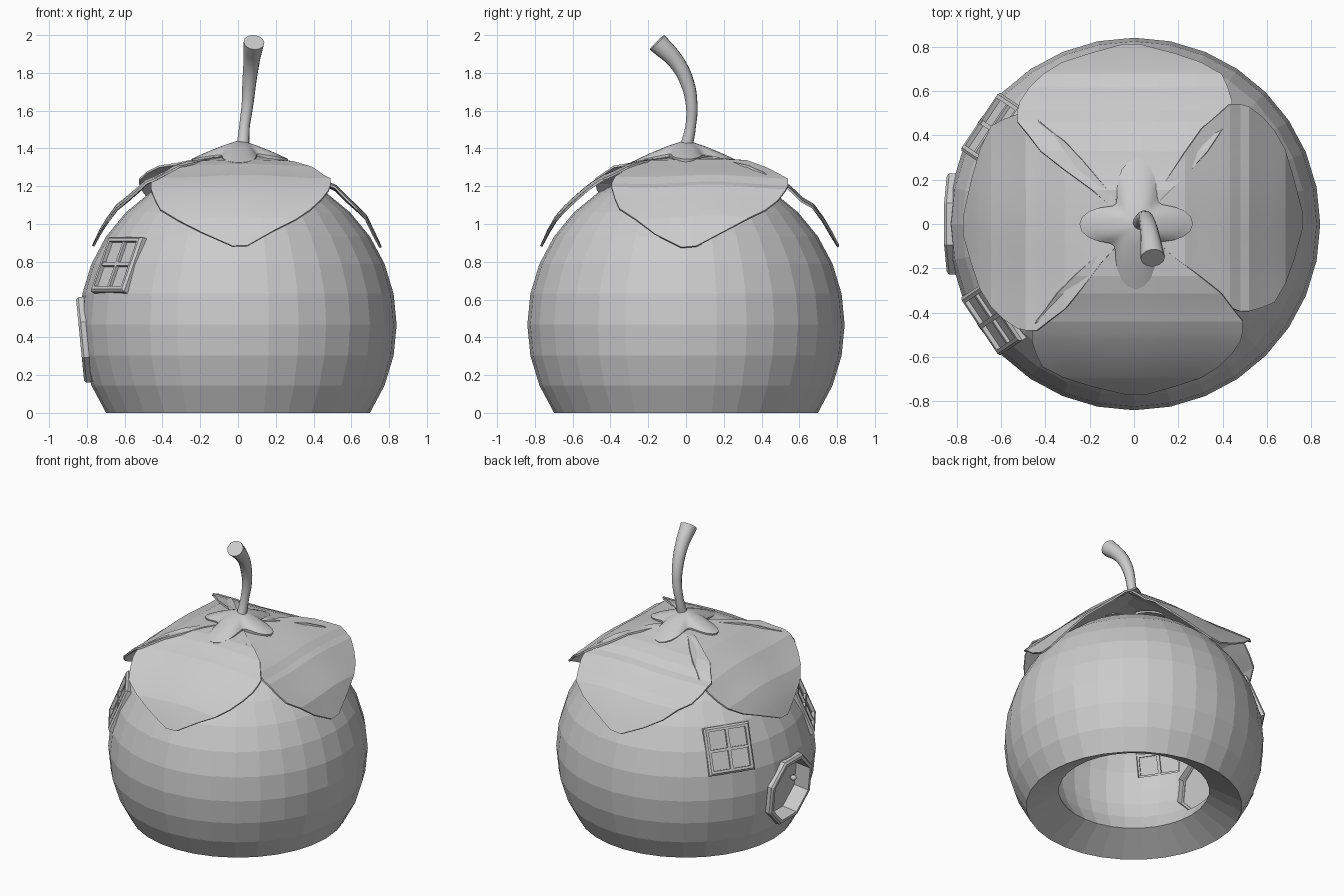
import bpy, bmesh, math
from mathutils import Vector, Matrix

if "Cube" in bpy.data.objects:
    bpy.data.objects.remove(bpy.data.objects["Cube"])

CENTRE = Vector((0, 0, 0.467))
R, WALL = 0.84, 0.24


def make(name, bm, matrix=None):
    bmesh.ops.recalc_face_normals(bm, faces=bm.faces)
    if matrix:
        bm.transform(matrix)
    me = bpy.data.meshes.new(name)
    bm.to_mesh(me)
    bm.free()
    ob = bpy.data.objects.new(name, me)
    bpy.context.collection.objects.link(ob)
    return ob


def activate(ob):
    bpy.ops.object.select_all(action='DESELECT')
    ob.select_set(True)
    bpy.context.view_layer.objects.active = ob


def smooth(ob, deg):
    activate(ob)
    bpy.ops.object.shade_smooth_by_angle(angle=math.radians(deg))


def apply_mod(ob, kind, **props):
    m = ob.modifiers.new(kind, kind)
    for k, v in props.items():
        setattr(m, k, v)
    activate(ob)
    bpy.ops.object.modifier_apply(modifier=m.name)


def wall_matrix(azimuth, elevation):
    """Local z points outward through the wall, local y points up it."""
    a, e = math.radians(azimuth), math.radians(elevation)
    n = Vector((math.cos(e) * math.cos(a), math.cos(e) * math.sin(a), math.sin(e)))
    x = Vector((0, 0, 1)).cross(n).normalized()
    rot = Matrix((x, n.cross(x), n)).transposed().to_4x4()
    return Matrix.Translation(CENTRE) @ rot


def loop(bm, n, r, z):
    # r is the distance to the flat sides
    r /= math.cos(math.pi / n)
    return [bm.verts.new((r * math.cos((i + .5) * math.tau / n),
                          r * math.sin((i + .5) * math.tau / n), z)) for i in range(n)]


def bridge(bm, a, b):
    for i in range(len(a)):
        j = (i + 1) % len(a)
        bm.faces.new((a[i], a[j], b[j], b[i]))


def prism(name, n, r, z0, z1, M):
    bm = bmesh.new()
    a, b = loop(bm, n, r, z0), loop(bm, n, r, z1)
    bridge(bm, a, b)
    bm.faces.new(a)
    bm.faces.new(b)
    return make(name, bm, M)


def frame(name, n, r_out, r_in, z0, z1, M):
    bm = bmesh.new()
    rings = [loop(bm, n, r, z) for r, z in
             ((r_out, z0), (r_out, z1 - .012), (r_out - .012, z1), (r_in, z1), (r_in, z0))]
    for i in range(5):
        bridge(bm, rings[i], rings[(i + 1) % 5])
    return make(name, bm, M)


def box(name, size, loc, M):
    bm = bmesh.new()
    bmesh.ops.create_cube(bm, size=1)
    bmesh.ops.scale(bm, vec=size, verts=bm.verts)
    bmesh.ops.translate(bm, vec=loc, verts=bm.verts)
    return make(name, bm, M)


# Round hollow body, open underneath
bm = bmesh.new()
bmesh.ops.create_uvsphere(bm, u_segments=32, v_segments=16, radius=R)
bmesh.ops.delete(bm, geom=[v for v in bm.verts if v.co.z < -0.5], context='VERTS')
body = make("body", bm, Matrix.Translation(CENTRE))
apply_mod(body, 'SOLIDIFY', thickness=WALL, offset=-1)


def cut(n, r, M):
    cutter = prism("cutter", n, r, 0.4, 1.0, M)
    cutter.hide_render = True
    apply_mod(body, 'BOOLEAN', object=cutter, operation='DIFFERENCE', solver='EXACT')
    bpy.data.objects.remove(cutter)


# Two windows set through the wall
for side, az in (("front", 180 + 33.75), ("back", 180 - 33.75)):
    M = wall_matrix(az, 22.5)
    cut(4, 0.14, M)
    frame(side + "_window_frame", 4, 0.157, 0.128, 0.59, 0.846, M)
    prism(side + "_window_pane", 4, 0.13, 0.60, 0.825, M)
    for z in (0.60, 0.828):
        box(side + "_window_upright", (0.02, 0.26, 0.026), (0, 0, z), M)
        box(side + "_window_crossbar", (0.26, 0.02, 0.026), (0, 0, z), M)

# Eight-sided recessed door with a knob
M = wall_matrix(180, -5.6)
cut(8, 0.21, M)
frame("door_frame", 8, 0.227, 0.195, 0.59, 0.84, M)
prism("door", 8, 0.20, 0.595, 0.73, M)
bm = bmesh.new()
bmesh.ops.create_uvsphere(bm, u_segments=10, v_segments=6, radius=0.02)
bmesh.ops.translate(bm, vec=(0.14, 0.0, 0.755), verts=bm.verts)
smooth(make("door_knob", bm, M), 60)
box("door_knob_stalk", (0.014, 0.014, 0.04), (0.14, 0.0, 0.74), M)

# Four drooping leaves: distance out, height, left and right edge
ROWS = [(.04, 1.352, -.06, .06), (.15, 1.347, -.18, .18), (.24, 1.33, -.30, .28),
        (.32, 1.305, -.40, .36), (.40, 1.275, -.46, .42), (.45, 1.245, -.50, .46),
        (.50, 1.22, -.50, .48), (.54, 1.195, -.49, .48), (.60, 1.135, -.45, .46),
        (.66, 1.09, -.39, .43), (.71, 1.03, -.31, .33), (.75, .955, -.19, .20),
        (.79, .88, -.05, .03)]
COLS = 8
# name, length, left and right width
LEAVES = (("back_leaf", 1.02, 1.05, .92), ("left_leaf", .97, .96, 1.03),
          ("front_leaf", .97, .98, .96), ("right_leaf", .955, 1.08, .82))
for k, (name, stretch, wl, wr) in enumerate(LEAVES):
    bm = bmesh.new()
    grid = []
    for j, (y, z, l, r) in enumerate(ROWS):
        row = []
        for c in range(COLS + 1):
            x = l * wl + (r * wr - l * wl) * c / COLS
            ripple = 0.012 * math.sin(9 * x + k) * y + 0.006 * math.sin(2.3 * j + k)
            row.append(bm.verts.new((x, y * stretch, z + ripple - 0.04 * x * x)))
        grid.append(row)
    for a, b in zip(grid, grid[1:]):
        for c in range(COLS):
            bm.faces.new((a[c], a[c + 1], b[c + 1], b[c]))
    leaf = make(name, bm, Matrix.Rotation(k * math.pi / 2, 4, 'Z'))
    apply_mod(leaf, 'SOLIDIFY', thickness=0.012, offset=0)
    smooth(leaf, 8)

# Four-armed cap under the stem
bm = bmesh.new()
N = 48
PROFILE = [(.12, 0), (.35, 0), (.6, 0), (.82, 0), (1, 0), (.97, .03), (.3, .03)]
rings = []
for f, drop in PROFILE:
    ring = []
    for i in range(N):
        t = i * math.tau / N
        edge = 0.205 + 0.07 * math.cos(4 * t) - 0.02 * math.cos(2 * t + .3)
        r = edge * f
        z = 1.442 - 0.54 * r ** 1.25 - 0.03 * f ** 4 * (1 - math.cos(4 * t)) / 2 - drop
        ring.append(bm.verts.new((r * math.cos(t) + .01, r * math.sin(t), z)))
    rings.append(ring)
for a, b in zip(rings, rings[1:]):
    bridge(bm, a, b)
bm.faces.new(rings[0])
bm.faces.new(rings[-1])
smooth(make("stem_cap", bm), 40)

# Curved stem, flaring towards its cut end
PATH = [(.025, 0, 1.40, .034), (.035, .025, 1.52, .028), (.05, .03, 1.63, .031),
        (.06, .006, 1.75, .037), (.072, -.052, 1.86, .043), (.085, -.153, 1.962, .055)]
cu = bpy.data.curves.new("stem", 'CURVE')
cu.dimensions = '3D'
cu.bevel_depth = 1
cu.bevel_resolution = 4
cu.resolution_u = 4
cu.use_fill_caps = True
sp = cu.splines.new('BEZIER')
sp.bezier_points.add(len(PATH) - 1)
for p, (x, y, z, r) in zip(sp.bezier_points, PATH):
    p.co, p.radius = (x, y, z), r
    p.handle_left_type = p.handle_right_type = 'AUTO'
stem = bpy.data.objects.new("stem", cu)
bpy.context.collection.objects.link(stem)
activate(stem)
bpy.ops.object.convert(target='MESH')
smooth(bpy.context.view_layer.objects.active, 40)
